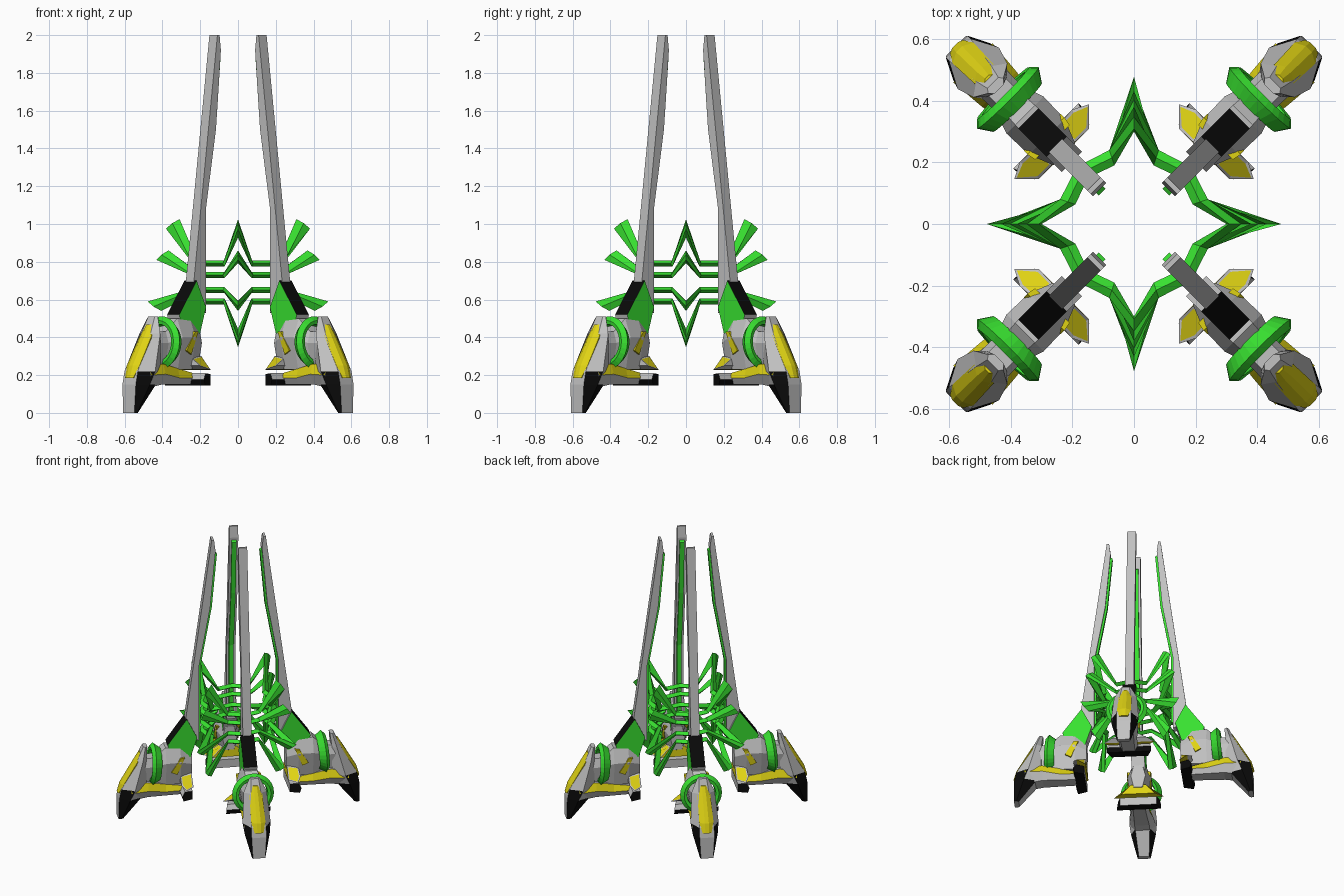
import bpy, bmesh, math
from mathutils import Vector, Matrix

if "Cube" in bpy.data.objects:
    bpy.data.objects.remove(bpy.data.objects["Cube"])


def material(name, rgb):
    m = bpy.data.materials.new(name)
    m.use_nodes = True
    col = (*rgb, 1)
    m.diffuse_color = col
    m.node_tree.nodes["Principled BSDF"].inputs["Base Color"].default_value = col
    return m


GREY, GREEN, YELLOW, BLACK = range(4)
MATS = [material("grey metal", (0.54, 0.54, 0.54)),
        material("bright green", (0.04, 0.75, 0.03)),
        material("yellow", (0.74, 0.65, 0.007)),
        material("black", (0.003, 0.003, 0.003))]


def skin(name, rings, colour=lambda i, j: GREY, cap=GREY, loop=False, inset=None):
    """Bridge rings of points with faces; cap the ends unless looped."""
    bm = bmesh.new()
    vs = [[bm.verts.new(p) for p in ring] for ring in rings]
    n, m = len(vs), len(vs[0])
    for i in range(n if loop else n - 1):
        a, b = vs[i], vs[(i + 1) % n]
        for j in range(m):
            k = (j + 1) % m
            bm.faces.new((a[j], a[k], b[k], b[j])).material_index = colour(i, j)
    if not loop:
        caps = [bm.faces.new(vs[0]), bm.faces.new(vs[-1])]
        for f in caps:
            f.material_index = cap
    bmesh.ops.recalc_face_normals(bm, faces=bm.faces)
    if inset is not None:
        bmesh.ops.inset_individual(bm, faces=caps, thickness=0.011)
        for f in caps:
            f.material_index = inset
    me = bpy.data.meshes.new(name)
    bm.to_mesh(me)
    bm.free()
    for mat in MATS:
        me.materials.append(mat)
    return me


def prism(name, pts, rim=None, **kw):
    """Side profile (r, z, half width) spread to both sides."""
    rim = rim or {}
    rings = [[(r, s * w, z) for r, z, w in pts] for s in (-1, 1)]
    return skin(name, rings, lambda i, j: rim.get(j, GREY), **kw)


def flat(pts, w):
    return [(r, z, w) for r, z in pts]


def hexagon(a, b, c, wa, wb, wc):
    return [(a, wa), (b, wb), (c, wc), (c, -wc), (b, -wb), (a, -wa)]


def along_r(name, rows, colour=lambda i, j: GREY):
    """Six-sided sections of (r, three heights, three half widths)."""
    return skin(name, [[(row[0], w, z) for z, w in hexagon(*row[1:])] for row in rows], colour)


def along_z(name, rows, colour=lambda i, j: GREY, cap=GREY):
    """Six-sided sections of (z, three radii, three half widths)."""
    return skin(name, [[(r, w, row[0]) for r, w in hexagon(*row[1:])] for row in rows], colour, cap)


parts = []

# Tall inward-leaning pylon with a slanted top and a glowing inner strip
parts.append(prism("pylon", flat([(.168, 2), (.184, 2), (.36, .70), (.36, .56), (.27, .53),
                                  (.27, 1.08), (.195, 1.5), (.158, 1.92)], .03)))
parts.append(prism("pylon_inner_strip",
                   flat([(.146, 1.89), (.17, 1.91), (.21, 1.5), (.285, 1.08), (.285, .58),
                         (.256, .58), (.256, 1.08), (.181, 1.5)], .016),
                   {j: GREEN for j in range(8)}, cap=GREEN))

# Hip wedge: green cheeks, black sloping top
parts.append(prism("hip", flat([(.355, .70), (.485, .52), (.47, .46), (.33, .42), (.285, .56)], .046),
                   {0: BLACK}, cap=GREEN))

# Body hull under the hip, narrowing to a neck through the hoop
parts.append(along_r("hull", [(.32, .45, .37, .28, .03, .05, .03),
                              (.40, .49, .40, .23, .045, .082, .05),
                              (.50, .50, .40, .23, .045, .085, .05),
                              (.58, .43, .37, .26, .04, .06, .04),
                              (.67, .43, .37, .26, .04, .06, .04)]))
parts.append(prism("hull_side_stripe", [(.375, .43, .079), (.405, .43, .085), (.465, .33, .081),
                                        (.425, .31, .077)],
                   {j: YELLOW for j in range(4)}, cap=YELLOW))

# Lower arm with yellow side stripes
parts.append(along_r("lower_arm", [(.35, .205, .185, .15, .04, .06, .04),
                                   (.50, .235, .185, .15, .05, .065, .045),
                                   (.62, .26, .205, .15, .06, .08, .05),
                                   (.74, .25, .20, .13, .07, .09, .05)],
                     lambda i, j: YELLOW if j in (0, 4) else GREY))

# Inner claw: upper fins and lower pad
parts.append(prism("claw_fin", [(.322, .228, .115), (.378, .23, .172), (.405, .25, .12),
                                (.40, .29, .055), (.324, .30, .05)],
                   {4: YELLOW, 0: YELLOW}, inset=YELLOW))
parts.append(prism("claw_pad", [(.33, .205, .125), (.385, .21, .142), (.405, .178, .15),
                                (.395, .145, .15), (.33, .145, .125)],
                   {2: BLACK, 3: BLACK}, cap=BLACK))

# Foot housing and toe, black on the lower sides
parts.append(along_z("foot", [(.51, .648, .635, .62, .025, .035, .022),
                              (.42, .69, .66, .63, .035, .078, .045),
                              (.22, .80, .715, .63, .05, .095, .055),
                              (.15, .815, .745, .665, .05, .085, .05),
                              (.0, .818, .80, .785, .042, .046, .035)],
                     lambda i, j: BLACK if (i > 1 and j in (0, 4)) or (i > 2 and j in (1, 3)) else GREY))

# Yellow shell on the outer face of the foot
parts.append(along_z("foot_shell", [(.468, .676, .665, .64, .008, .022, .02),
                                    (.41, .71, .69, .64, .012, .044, .04),
                                    (.25, .803, .785, .71, .014, .048, .04),
                                    (.185, .822, .815, .74, .012, .03, .03)],
                     lambda i, j: YELLOW, cap=YELLOW))

# Green dished hoop around the ankle, thin at its rim
SEGS = 28
tilt = Matrix.Rotation(math.radians(-4), 3, 'Y')
hoop = []
for k in range(SEGS):
    a = math.tau * k / SEGS
    section = [(-.03, .095), (-.045, .112), (.0, .142), (.022, .118), (.018, .098)]
    hoop.append([Vector((.58, 0, .37)) + tilt @ Vector((x, q * math.cos(a), q * math.sin(a)))
                 for x, q in section])
parts.append(skin("ankle_hoop", hoop, lambda i, j: GREEN, loop=True))

# Four copies of the leg on the diagonals
CORNERS = ["back_left", "back_right", "front_right", "front_left"]
for q, corner in enumerate(CORNERS):
    for me in parts:
        ob = bpy.data.objects.new(corner + "_" + me.name, me)
        ob.rotation_euler.z = math.radians(45 + 90 * q)
        bpy.context.collection.objects.link(ob)


# Star-shaped green bands between the pylons, with blade-like points
def star(name, base, tip_r, tip_z, lean):
    blade = Vector((tip_r - .215, 0, tip_z - base)).normalized()
    across = Vector((lean, 0, .025))
    tip = Vector((tip_r, 0, tip_z))
    stations = [[tip + across, tip + blade * .006, tip - across, tip - blade * .085]]
    up = Vector((0, 0, .016))
    for x, y in ((.215, .072), (.168, .168), (.072, .215)):
        p = Vector((x, y, base))
        out = Vector((x, y, 0)).normalized() * .026
        stations.append([p + up, p + out, p - up, p - out])
    rings = []
    for q in range(4):
        turn = Matrix.Rotation(math.pi / 2 * q, 3, 'Z')
        rings += [[turn @ v for v in s] for s in stations]
    me = skin(name, rings, lambda i, j: GREEN, loop=True)
    bpy.context.collection.objects.link(bpy.data.objects.new(name, me))


star("star_band_top", .79, .345, 1.0, -.036)
star("star_band_upper", .73, .40, .835, -.032)
star("star_band_lower", .65, .442, .565, .036)
star("star_band_bottom", .59, .345, .372, .036)
